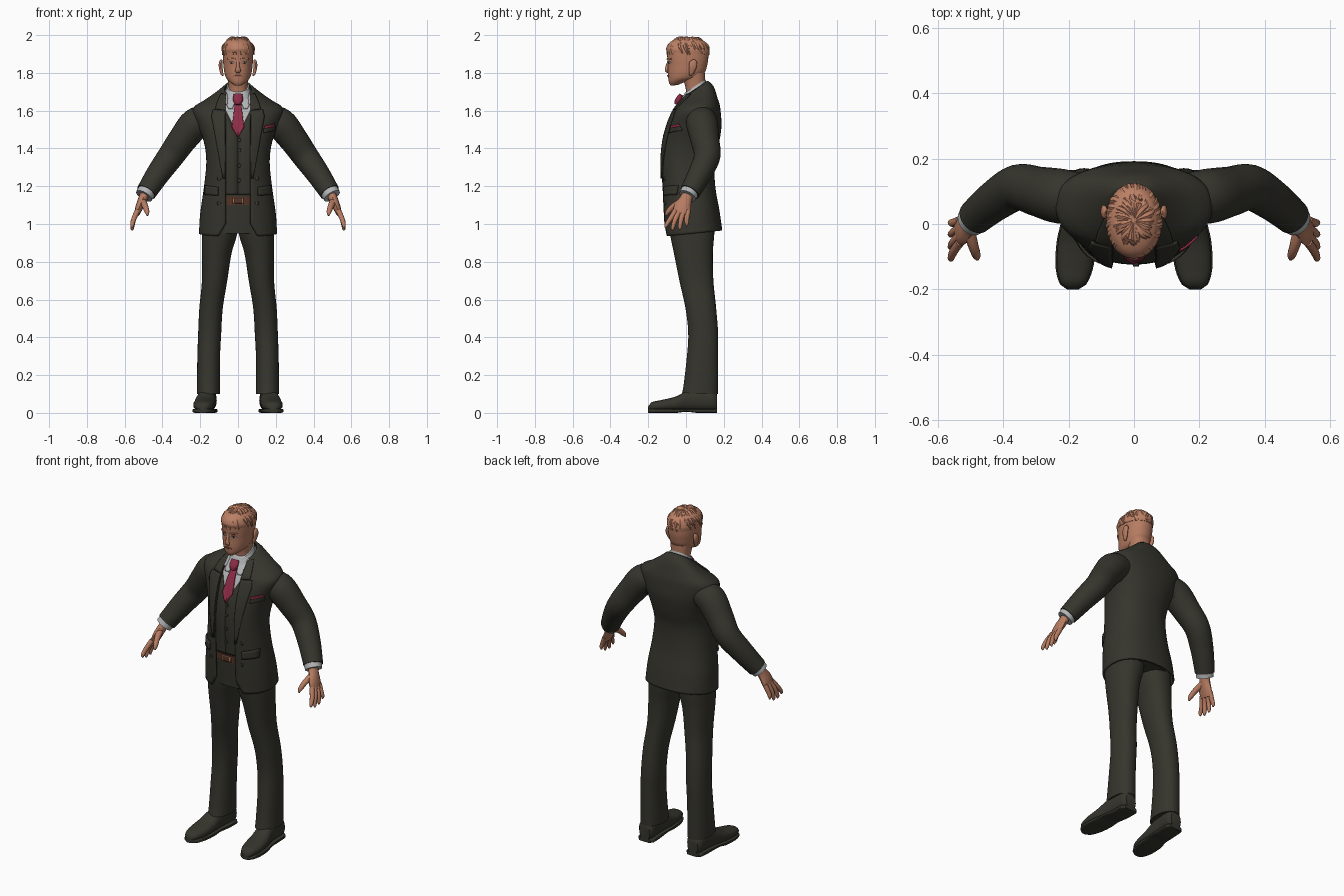
import bpy, bmesh, math, random
from mathutils import Vector
from mathutils.bvhtree import BVHTree

if "Cube" in bpy.data.objects:
    bpy.data.objects.remove(bpy.data.objects["Cube"])

random.seed(4)


def mat(name, *rgb):
    m = bpy.data.materials.new(name)
    m.diffuse_color = (*rgb, 1)
    m.use_nodes = True
    m.node_tree.nodes["Principled BSDF"].inputs["Base Color"].default_value = m.diffuse_color
    return m


SUIT = mat("suit_charcoal", 0.036, 0.035, 0.026)
SKIN = mat("skin", 0.47, 0.20, 0.12)
HAIR = mat("hair_ginger", 0.50, 0.215, 0.13)
SHIRT = mat("shirt_grey", 0.45, 0.46, 0.47)
TIE = mat("tie_red", 0.27, 0.025, 0.06)
BELT = mat("belt_brown", 0.09, 0.035, 0.02)
BUCKLE = mat("buckle_tan", 0.38, 0.18, 0.09)
EYE = mat("eye_grey", 0.40, 0.42, 0.45)
LIP = mat("lip", 0.33, 0.12, 0.085)


def finish(name, bm, material, mirror=False, thick=0, offset=-1.0, angle=40):
    bmesh.ops.recalc_face_normals(bm, faces=bm.faces)
    me = bpy.data.meshes.new(name)
    bm.to_mesh(me)
    bm.free()
    me.materials.append(material)
    for p in me.polygons:
        p.use_smooth = True
    me.set_sharp_from_angle(angle=math.radians(angle))
    ob = bpy.data.objects.new(name, me)
    bpy.context.collection.objects.link(ob)
    if thick:
        s = ob.modifiers.new("thickness", 'SOLIDIFY')
        s.thickness, s.offset = thick, offset
    if mirror:
        ob.modifiers.new("mirror", 'MIRROR')
    return ob


def skin_rings(bm, rings, closed=True, caps=True):
    rows = [[bm.verts.new(p) for p in r] for r in rings]
    n = len(rows[0])
    for a, b in zip(rows, rows[1:]):
        for i in range(n if closed else n - 1):
            j = (i + 1) % n
            bm.faces.new((a[i], a[j], b[j], b[i]))
    if closed and caps:
        bm.faces.new(rows[0])
        bm.faces.new(rows[-1])


def sample(keys, z):
    """Smooth interpolation of key rows by their first value."""
    k = max(0, min(len(keys) - 2, sum(1 for q in keys if q[0] <= z) - 1))
    a, b = keys[k], keys[k + 1]
    p, q = keys[max(k - 1, 0)], keys[min(k + 2, len(keys) - 1)]
    h = b[0] - a[0]
    t = (z - a[0]) / h
    out = []
    for i in range(1, len(a)):
        ma = (b[i] - p[i]) / (b[0] - p[0]) * h
        mb = (q[i] - a[i]) / (q[0] - a[0]) * h
        out.append((2*t**3 - 3*t*t + 1)*a[i] + (t**3 - 2*t*t + t)*ma
                   + (3*t*t - 2*t**3)*b[i] + (t**3 - t*t)*mb)
    return out


def loft(name, material, keys, z0=None, z1=None, rows=32, seg=40, p=0.85, inset=0,
         gap=None, along_y=False, **kw):
    """Keys: height, centre x, half width, front y, back y, tilt."""
    z0 = keys[0][0] if z0 is None else z0
    z1 = keys[-1][0] if z1 is None else z1
    rings = []
    for r in range(rows + 1):
        z = z0 + (z1 - z0) * r / rows
        xc, hw, yf, yb, tilt = sample(keys, z)
        hw, yf, yb = max(hw - inset, 0.004), yf + inset, yb - inset
        a0 = 0
        if gap:
            a0 = math.asin(min(max(gap(z), 0.0005) / hw, 0.95) ** (1 / p))
        ring = []
        for i in range(seg + (1 if gap else 0)):
            a = a0 + (2 * math.pi - 2 * a0) * i / seg
            s, c = math.sin(a), math.cos(a)
            x = xc + hw * math.copysign(abs(s) ** p, s)
            y = (yf + yb) / 2 - (yb - yf) / 2 * math.copysign(abs(c) ** p, c)
            ring.append((x, z, y) if along_y else (x, y, z + tilt * (y - yf)))
        rings.append(ring)
    bm = bmesh.new()
    skin_rings(bm, rings, closed=not gap)
    return finish(name, bm, material, **kw)


def tube(bm, pts, radii, seg=16, sub=5):
    """Swept oval; a radius may be (along y, across)."""
    keys = [(i, *p, *(r if isinstance(r, tuple) else (r, r)))
            for i, (p, r) in enumerate(zip(pts, radii))]
    n = (len(pts) - 1) * sub
    vals = [sample(keys, i / sub) for i in range(n + 1)]
    rings = []
    for i, v in enumerate(vals):
        t = (Vector(vals[min(i + 1, n)][:3]) - Vector(vals[max(i - 1, 0)][:3])).normalized()
        ref = Vector((0, 1, 0)) if abs(t.y) < 0.9 else Vector((1, 0, 0))
        u = (ref - t * ref.dot(t)).normalized()
        w = t.cross(u)
        rings.append([Vector(v[:3]) + u * v[3] * math.cos(2*math.pi*k/seg)
                      + w * v[4] * math.sin(2*math.pi*k/seg) for k in range(seg)])
    skin_rings(bm, rings)


def tubes(name, material, items, seg=16, **kw):
    bm = bmesh.new()
    for pts, radii in items:
        tube(bm, pts, radii, seg)
    return finish(name, bm, material, **kw)


def tree_of(*obs):
    vs, fs = [], []
    for o in obs:
        k = len(vs)
        vs += [v.co.copy() for v in o.data.vertices]
        fs += [[k + i for i in f.vertices] for f in o.data.polygons]
    return BVHTree.FromPolygons(vs, fs)


def plate(name, material, tree, left, right, off=0.003, thick=0.007, cols=6, sub=4, **kw):
    """Thin panel between two (x, z) edges, laid on the front surface."""
    rings = []
    for i in range((len(left) - 1) * sub + 1):
        k = min(i // sub, len(left) - 2)
        t = i / sub - k
        l, r = [Vector(e[k]).lerp(Vector(e[k + 1]), t) for e in (left, right)]
        row = []
        for j in range(cols + 1):
            q = l.lerp(r, j / cols)
            hit = tree.ray_cast(Vector((q.x, -1, q.y)), Vector((0, 1, 0)))[0]
            y = hit.y if hit else 0.0
            row.append((q.x, y - off, q.y))
        rings.append(row)
    bm = bmesh.new()
    skin_rings(bm, rings, closed=False)
    return finish(name, bm, material, thick=thick, offset=0, **kw)


# Torso clothing: jacket, waistcoat and shirt share one body profile
BODY = [(0.935, 0, .207, -.115, .192, .1), (1.05, 0, .20, -.122, .178, .05),
        (1.2, 0, .18, -.13, .155, 0), (1.33, 0, .168, -.135, .152, 0),
        (1.43, 0, .18, -.126, .175, 0), (1.52, 0, .212, -.102, .188, 0),
        (1.58, 0, .238, -.077, .184, .04), (1.61, 0, .232, -.06, .178, .1),
        (1.63, 0, .18, -.046, .165, .2), (1.65, 0, .12, -.03, .15, .4),
        (1.67, 0, .082, -.012, .125, .6), (1.68, 0, .073, -.002, .114, .68)]
jacket = loft("jacket", SUIT, BODY, rows=56, seg=56, thick=.009,
              gap=lambda z: .066 + max(0, 1.0 - z) * .6 - max(0, z - 1.64) * .2)
vest = loft("waistcoat", SUIT, BODY, 1.155, 1.64, rows=40, inset=.011, thick=.004,
            gap=lambda z: max(0, z - 1.47) * .5)
shirt = loft("shirt", SHIRT, BODY, 1.2, 1.68, rows=40, inset=.018)
loft("trouser_hips", SUIT, BODY, .95, 1.16, rows=10, inset=.024)
belt = loft("belt", BELT, BODY, 1.10, 1.145, rows=4, inset=.019)
loft("shirt_collar", SHIRT, [(1.655, 0, .066, -.025, .108, .6), (1.675, 0, .062, -.015, .106, .65),
                             (1.695, 0, .058, -.006, .103, .65)], rows=6)
front = tree_of(jacket, vest, shirt, belt)

# Lapels, pockets and buttons
plate("lapel", SUIT, front, [(.067, 1.24), (.067, 1.4), (.068, 1.55), (.067, 1.6)],
      [(.08, 1.24), (.112, 1.42), (.14, 1.57), (.132, 1.605)], mirror=True, off=.005)
plate("jacket_collar", SUIT, front, [(.067, 1.6), (.066, 1.65), (.062, 1.685)],
      [(.12, 1.61), (.11, 1.645), (.088, 1.69)], mirror=True, off=.006)
plate("pocket_flap", SUIT, front, [(.105, 1.15), (.105, 1.195)], [(.176, 1.155), (.174, 1.205)],
      mirror=True, off=.006, thick=.009)
plate("breast_pocket", SUIT, front, [(.138, 1.482), (.138, 1.505)], [(.195, 1.495), (.195, 1.518)], off=.005)
plate("pocket_square", TIE, front, [(.14, 1.504), (.142, 1.519)], [(.195, 1.517), (.192, 1.53)], off=.005)


def button(name, x, z, mirror=False):
    y = front.ray_cast(Vector((x, -1, z)), Vector((0, 1, 0)))[0].y
    tubes(name, SUIT, [([(x, y + .003, z), (x, y - .006, z)], [.011, .009])], mirror=mirror)


for z in (1.23, 1.31, 1.39, 1.445):
    button("waistcoat_button", .006, z)
for z in (1.11, 1.24):
    button("jacket_button", .1, z, True)

# Tie, shirt collar wings and belt buckle
plate("collar_wing", SHIRT, front, [(.03, 1.612), (.012, 1.65), (.008, 1.685)],
      [(.05, 1.612), (.066, 1.64), (.062, 1.70)], off=.008, mirror=True)
plate("tie_blade", TIE, front, [(-.003, 1.462), (-.032, 1.515), (-.015, 1.65)],
      [(.003, 1.462), (.032, 1.515), (.015, 1.65)], off=.010, thick=.009)
tubes("tie_knot", TIE, [([(0, -.05, 1.632), (0, -.042, 1.655), (0, -.024, 1.685)],
                         [(.012, .014), (.016, .026), (.012, .024)])])
plate("belt_buckle", BUCKLE, front, [(-.03, 1.098), (-.03, 1.147)], [(.03, 1.098), (.03, 1.147)], off=.006)
plate("buckle_center", BELT, front, [(-.018, 1.11), (-.018, 1.135)], [(.022, 1.11), (.022, 1.135)], off=.009)

# Trouser legs and shoes
loft("trouser_leg", SUIT, [(.1, .156, .062, -.022, .17, 0), (.13, .156, .062, -.015, .17, 0),
     (.3, .155, .06, .005, .17, 0), (.42, .150, .061, .012, .17, 0), (.55, .143, .062, -.002, .16, 0),
     (.70, .124, .067, -.035, .145, 0), (.85, .112, .079, -.065, .142, 0),
     (.95, .097, .093, -.085, .15, 0), (1.05, .09, .09, -.095, .15, 0)], mirror=True, p=.9)
SHOE = [(-.2, .187, .014, .012, .034, 0), (-.185, .186, .036, .012, .055, 0),
        (-.13, .182, .054, .01, .068, 0), (-.05, .176, .056, .01, .088, 0), (0, .17, .051, .01, .115, 0),
        (.06, .165, .048, .01, .13, 0), (.15, .16, .047, .01, .12, 0), (.165, .16, .034, .014, .1, 0)]
loft("shoe", SUIT, SHOE, along_y=True, mirror=True, rows=24, seg=24)
loft("shoe_sole", SUIT, [(y, x, w + .004, 0 if y > .03 or y < -.01 else .006, .022, 0)
                         for y, x, w, *_ in SHOE], along_y=True, mirror=True, rows=24, seg=24, p=.4)

# Sleeves, cuffs and hands
tubes("sleeve", SUIT, [([(.16, .08, 1.55), (.225, .085, 1.53), (.295, .10, 1.445), (.355, .112, 1.36),
                         (.42, .075, 1.27), (.472, .033, 1.19), (.486, .02, 1.168)],
                        [.075, .084, .076, .07, .063, .056, .054])], seg=28, mirror=True)
tubes("shirt_cuff", SHIRT, [([(.475, .028, 1.185), (.498, .008, 1.148)], [.05, .047])], seg=24, mirror=True)
hand = [([(.492, .012, 1.16), (.505, -.002, 1.13), (.522, -.018, 1.09), (.537, -.025, 1.05)],
         [(.03, .025), (.034, .024), (.045, .021), (.044, .014)]),
        ([(.508, -.01, 1.125), (.492, -.065, 1.095), (.482, -.095, 1.065), (.479, -.108, 1.045)],
         [.02, .016, .013, .005])]
for y0, y1, z1 in ((-.056, -.105, .978), (-.034, -.07, .966), (-.011, -.032, .969), (.011, .004, .988)):
    hand.append(([(.532, y0, 1.07), (.552, (y0 + y1) / 2 - .004, 1.025),
                  (.56, y1, z1 + .015), (.559, y1, z1)], [.014, .013, .010, .004]))
tubes("hand", SKIN, hand, seg=12, mirror=True)

# Head, neck, ears and nose
loft("neck", SKIN, [(1.64, 0, .05, .0, .1, 0), (1.72, 0, .05, -.002, .1, 0), (1.80, 0, .06, -.03, .1, 0)], rows=8)
head = loft("head", SKIN, [(1.732, 0, .018, -.08, -.045, .1), (1.745, 0, .04, -.089, .0, .1),
            (1.77, 0, .061, -.094, .06, 0), (1.80, 0, .072, -.096, .098, 0), (1.84, 0, .077, -.096, .112, 0),
            (1.88, 0, .08, -.099, .118, 0), (1.92, 0, .078, -.098, .115, 0),
            (1.96, 0, .06, -.07, .09, 0), (1.98, 0, .02, -.02, .04, 0)], p=.93)
face = tree_of(head)
tubes("nose", SKIN, [([(0, -.092, 1.862), (0, -.1, 1.835), (0, -.103, 1.812), (0, -.094, 1.802)],
                      [(.006, .008), (.008, .009), (.008, .015), (.004, .011)])])
tubes("ear", SKIN, [([(.08, .022, 1.785), (.086, .028, 1.80), (.092, .036, 1.835), (.09, .038, 1.86), (.085, .036, 1.868)],
                     [(.005, .004), (.013, .008), (.021, .010), (.018, .009), (.006, .004)])], mirror=True)
plate("eye", EYE, face, [(.02, 1.852), (.023, 1.858)], [(.048, 1.853), (.044, 1.859)], thick=.004, off=.001, mirror=True)
plate("pupil", SUIT, face, [(.03, 1.851), (.03, 1.86)], [(.038, 1.851), (.038, 1.86)], thick=.004, off=.002, mirror=True)
plate("eyebrow", HAIR, face, [(.014, 1.87), (.014, 1.877)], [(.054, 1.872), (.052, 1.879)], mirror=True)
plate("mouth", LIP, face, [(-.024, 1.781), (-.015, 1.788)], [(.024, 1.781), (.015, 1.788)], thick=.006)

# Hair: cap with swept, overlapping locks
loft("hair_cap", HAIR, [(1.905, 0, .083, -.1, .121, -.06), (1.93, 0, .084, -.105, .124, -.04),
     (1.96, 0, .07, -.088, .106, 0), (1.98, 0, .045, -.05, .07, 0), (1.988, 0, .015, -.01, .03, 0)], p=.95)


def scalp(az, el, lift=0):
    return ((.083 + lift) * math.cos(el) * math.sin(az), .011 - (.112 + lift) * math.cos(el) * math.cos(az),
            1.893 + (.092 + lift) * math.sin(el))


locks = []
for i in range(64):
    az = 2 * math.pi * i / 32 + random.uniform(-.1, .1)
    top, low = (1.0, random.uniform(.0, .15)) if i < 32 else (1.5, random.uniform(.45, .7))
    turn = random.uniform(.15, .45)
    r = random.uniform(.011, .015)
    locks.append(([scalp(az, top, -.004), scalp(az + turn / 2, (top + low) / 2, .002),
                   scalp(az + turn, low, .001)], [r * .6, r, .002]))
tubes("hair_locks", HAIR, locks, seg=8)
